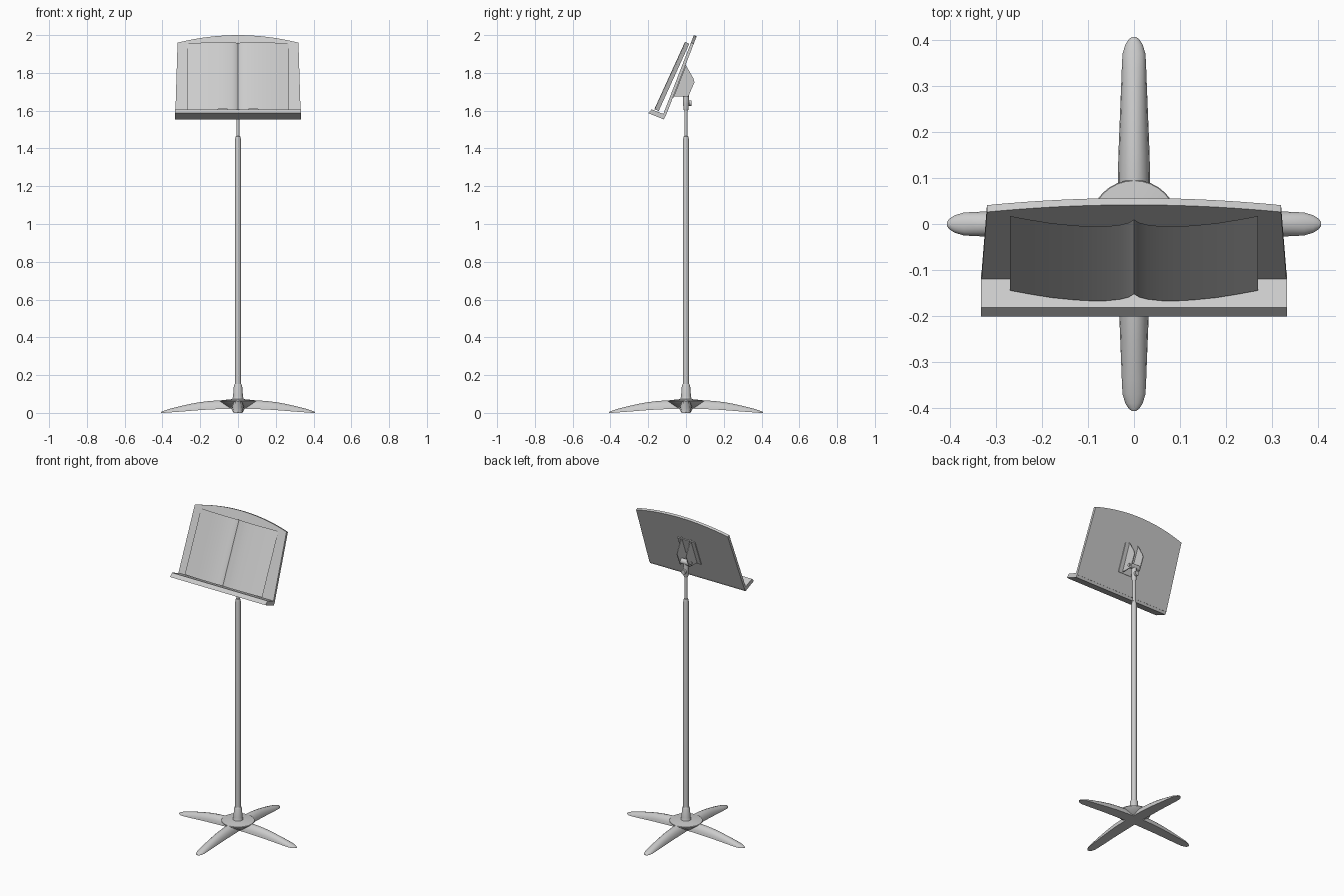
import bpy, math
from math import sin, cos, pi

if "Cube" in bpy.data.objects:
    bpy.data.objects.remove(bpy.data.objects["Cube"])

T = math.radians(21.2)          # desk tilt


def desk_pt(x, u, d):
    """Point on the tilted desk: u runs up the panel, d runs forward of it."""
    return (x, -0.12 + u * sin(T) - d * cos(T), 1.583 + u * cos(T) + d * sin(T))


def make(name, verts, faces, smooth=False):
    me = bpy.data.meshes.new(name)
    me.from_pydata(verts, [], faces)
    ob = bpy.data.objects.new(name, me)
    bpy.context.collection.objects.link(ob)
    bpy.ops.object.select_all(action='DESELECT')
    ob.select_set(True)
    bpy.context.view_layer.objects.active = ob
    bpy.ops.object.mode_set(mode='EDIT')
    bpy.ops.mesh.select_all(action='SELECT')
    bpy.ops.mesh.normals_make_consistent(inside=False)
    bpy.ops.object.mode_set(mode='OBJECT')
    if smooth:
        bpy.ops.object.shade_smooth_by_angle(angle=math.radians(35))
    return ob


def loft(name, rings, smooth=False):
    """Skin a list of equal closed rings and cap both ends."""
    n = len(rings[0])
    faces = [(i * n + j, i * n + (j + 1) % n, (i + 1) * n + (j + 1) % n, (i + 1) * n + j)
             for i in range(len(rings) - 1) for j in range(n)]
    faces += [tuple(range(n)), tuple(range((len(rings) - 1) * n, len(rings) * n))]
    return make(name, [p for r in rings for p in r], faces, smooth)


def extrude_x(name, profile, x0, x1):
    return loft(name, [[(x, y, z) for y, z in profile] for x in (x0, x1)])


def lathe(name, profile, sides=20):
    """Turn (radius, z) points about the z axis."""
    return loft(name, [[(r * cos(2 * pi * k / sides), r * sin(2 * pi * k / sides), z)
                        for k in range(sides)] for r, z in profile], True)


def rod(name, radius, a, b, axis, y, z):
    """Round rod along the x or y axis."""
    ang = [2 * pi * k / 16 for k in range(16)]
    if axis == 'x':
        rings = [[(t, y + radius * cos(k), z + radius * sin(k)) for k in ang] for t in (a, b)]
    else:
        rings = [[(radius * cos(k), t, z + radius * sin(k)) for k in ang] for t in (a, b)]
    return loft(name, rings, True)


# Desk panel with tapered sides and arched top
arc = [0.32 - 0.64 * i / 20 for i in range(21)]
outline = [(-0.332, -0.01), (0.332, -0.01)] + [(x, 0.447 - 0.043 * (x / 0.32) ** 2) for x in arc]
loft("desk_panel", [[desk_pt(x, u, d) for x, u in outline] for d in (0, -0.016)])

# Shelf along the bottom of the desk
extrude_x("desk_shelf", [(-0.201, 1.587), (-0.182, 1.607), (-0.106, 1.577), (-0.118, 1.554)],
          -0.333, 0.333)

# Open sheet music: gull-wing sheet, (x, forward bulge)
half = [(0.004, 0.003), (0.012, 0.008), (0.03, 0.013), (0.06, 0.0165), (0.09, 0.017),
        (0.13, 0.0145), (0.18, 0.009), (0.225, 0.001), (0.27, -0.008)]
wing = [(-x, d) for x, d in reversed(half)] + [(0, 0)] + half
TB = math.radians(24)
verts = [(x, y - d * cos(TB), z + d * sin(TB)) for y, z in ((-0.152, 1.601), (0.010, 1.957))
         for x, d in wing]
n = len(wing)
make("sheet_music", verts, [(i, i + 1, n + i + 1, n + i) for i in range(n - 1)], True)

# Bracket behind the desk: mounting plate and two cheeks
loft("bracket_plate", [[desk_pt(x, u, d) for x, u in
                        ((-0.06, 0.1), (0.06, 0.1), (0.06, 0.275), (-0.06, 0.275))]
                       for d in (-0.015, -0.021)])
cheek = [(-0.07, 1.675), (0.012, 1.675), (0.045, 1.75), (0.04, 1.77), (-0.002, 1.843)]
for side, name in ((-1, "left"), (1, "right")):
    extrude_x(name + "_bracket_cheek", cheek, side * 0.029, side * 0.034)

# Pivot, clamp head and thumb screw
rod("pivot_barrel", 0.017, -0.029, 0.029, 'x', 0.0, 1.694)
rod("pivot_bolt", 0.010, -0.04, 0.04, 'x', 0.0, 1.694)
lathe("clamp_head", [(0.010, 1.60), (0.014, 1.61), (0.016, 1.66), (0.014, 1.69)])
rod("thumb_screw_shaft", 0.006, 0.0, 0.018, 'y', 0, 1.64)
rod("thumb_screw_knob", 0.015, 0.016, 0.029, 'y', 0, 1.64)

# Telescoping pole and base collar
lathe("inner_pole", [(0.009, 1.40), (0.009, 1.66)])
lathe("outer_pole", [(0.016, 0.06), (0.016, 1.445), (0.012, 1.464), (0.009, 1.466)])
lathe("base_collar", [(0.034, 0.06), (0.029, 0.075), (0.026, 0.09), (0.022, 0.145), (0.018, 0.152)])

# Hub saucer joining the legs
lathe("base_hub", [(0.02, 0.025), (0.06, 0.03), (0.096, 0.062), (0.094, 0.066), (0.06, 0.07),
                   (0.03, 0.073)], 32)

# Four curved legs: distance, half width, bottom, top
sections = [(0.0, 0.035, 0.022, 0.066), (0.1, 0.035, 0.02, 0.066), (0.15, 0.034, 0.018, 0.063),
            (0.2, 0.032, 0.015, 0.057), (0.25, 0.030, 0.011, 0.048), (0.3, 0.028, 0.007, 0.037),
            (0.34, 0.0265, 0.004, 0.027), (0.37, 0.025, 0.002, 0.019), (0.39, 0.019, 0, 0.012),
            (0.401, 0.012, 0, 0.008), (0.407, 0.005, 0, 0.004)]
for i, name in enumerate(("right", "back", "left", "front")):
    rings = [[(r, w * cos(pi * k / 8), b + (t - b) * sin(pi * k / 8)) for k in range(9)]
             for r, w, b, t in sections]
    leg = loft(name + "_leg", rings, True)
    leg.rotation_euler.z = i * pi / 2
